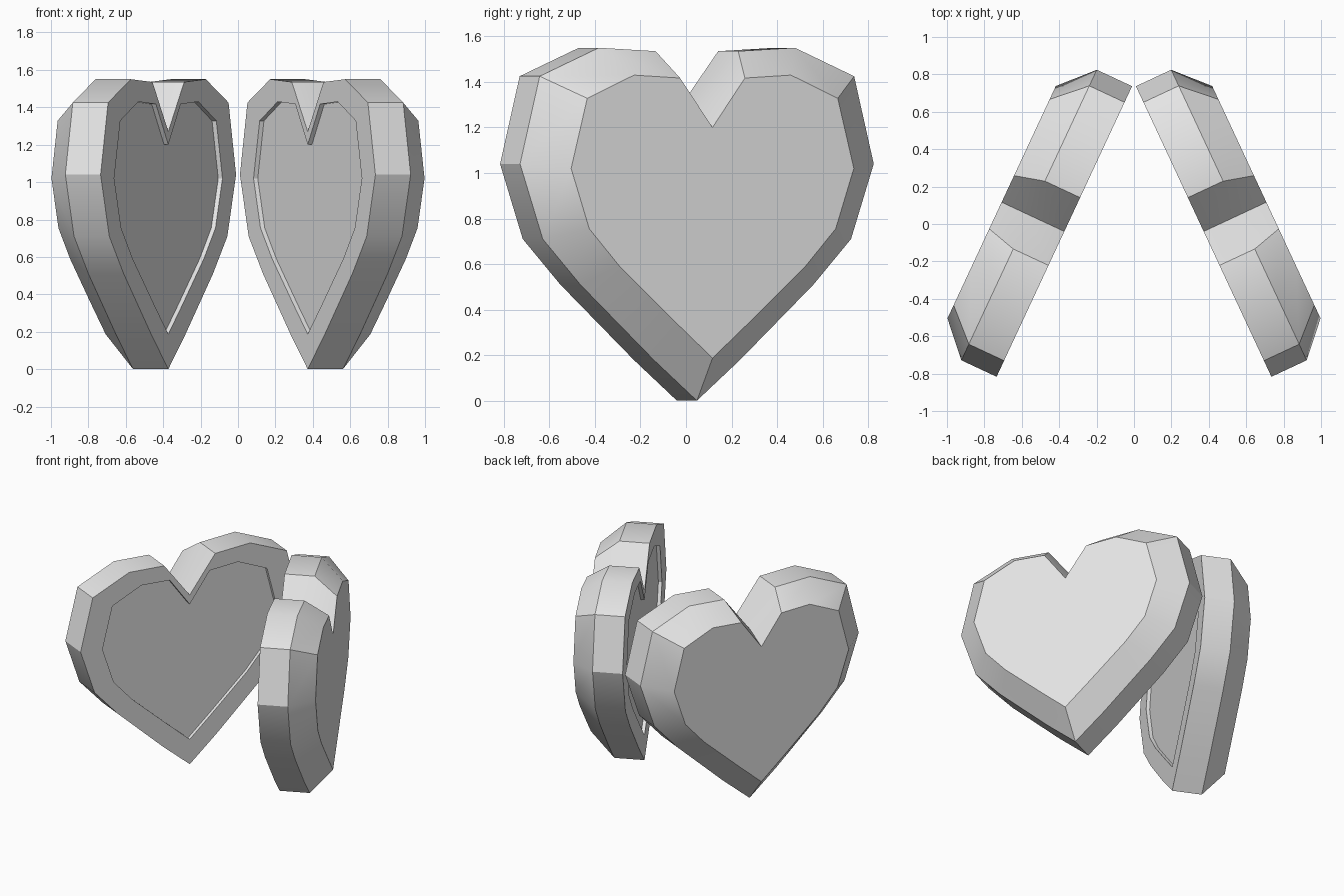
import bpy, bmesh, math
from mathutils import Vector

if "Cube" in bpy.data.objects:
    bpy.data.objects.remove(bpy.data.objects["Cube"])

grey = bpy.data.materials.new("grey")
grey.diffuse_color = (0.8, 0.8, 0.8, 1)
grey.use_nodes = True
grey.node_tree.nodes["Principled BSDF"].inputs["Base Color"].default_value = grey.diffuse_color

# Half outlines of the heart (across, up), from the cleft down to the tip
WIDE = [(0, 1.27), (0.2, 1.535), (0.475, 1.55), (0.762, 1.425), (0.857, 1.04),
        (0.747, 0.71), (0.565, 0.51), (0.21, 0.18), (0, 0)]
NARROW = [(0, 1.2), (0.157, 1.417), (0.38, 1.43), (0.607, 1.328), (0.685, 1.02),
          (0.597, 0.755), (0.45, 0.59), (0.168, 0.335), (0, 0.187)]

# Rings from the recess floor, round the rim, to the outer face: (outline, depth)
RINGS = [(NARROW, 0.025), (NARROW, 0), (WIDE, 0), (WIDE, 0.208), (NARROW, 0.37)]
ANGLE = math.radians(25)


def heart_half(name, side):
    across = Vector((-side * math.sin(ANGLE), math.cos(ANGLE), 0))
    outward = Vector((side * math.cos(ANGLE), math.sin(ANGLE), 0))
    centre = Vector((side * 0.3725, -0.04, 0))
    bm = bmesh.new()
    loops = []
    for half, depth in RINGS:
        outline = half + [(-u, z) for u, z in half[-2:0:-1]]
        loops.append([bm.verts.new(centre + across * u + outward * depth + Vector((0, 0, z)))
                      for u, z in outline])
    # Bands between neighbouring rings
    for a, b in zip(loops, loops[1:]):
        for i in range(len(a)):
            j = (i + 1) % len(a)
            bm.faces.new((a[i], a[j], b[j], b[i]))
    # Recess floor and outer face
    bm.faces.new(loops[0])
    bm.faces.new(loops[-1])
    bmesh.ops.recalc_face_normals(bm, faces=bm.faces)
    mesh = bpy.data.meshes.new(name)
    bm.to_mesh(mesh)
    bm.free()
    mesh.materials.append(grey)
    obj = bpy.data.objects.new(name, mesh)
    bpy.context.collection.objects.link(obj)
    bpy.ops.object.select_all(action='DESELECT')
    obj.select_set(True)
    bpy.context.view_layer.objects.active = obj
    bpy.ops.object.shade_smooth_by_angle(angle=math.radians(30))


heart_half("right_heart_half", 1)
heart_half("left_heart_half", -1)
